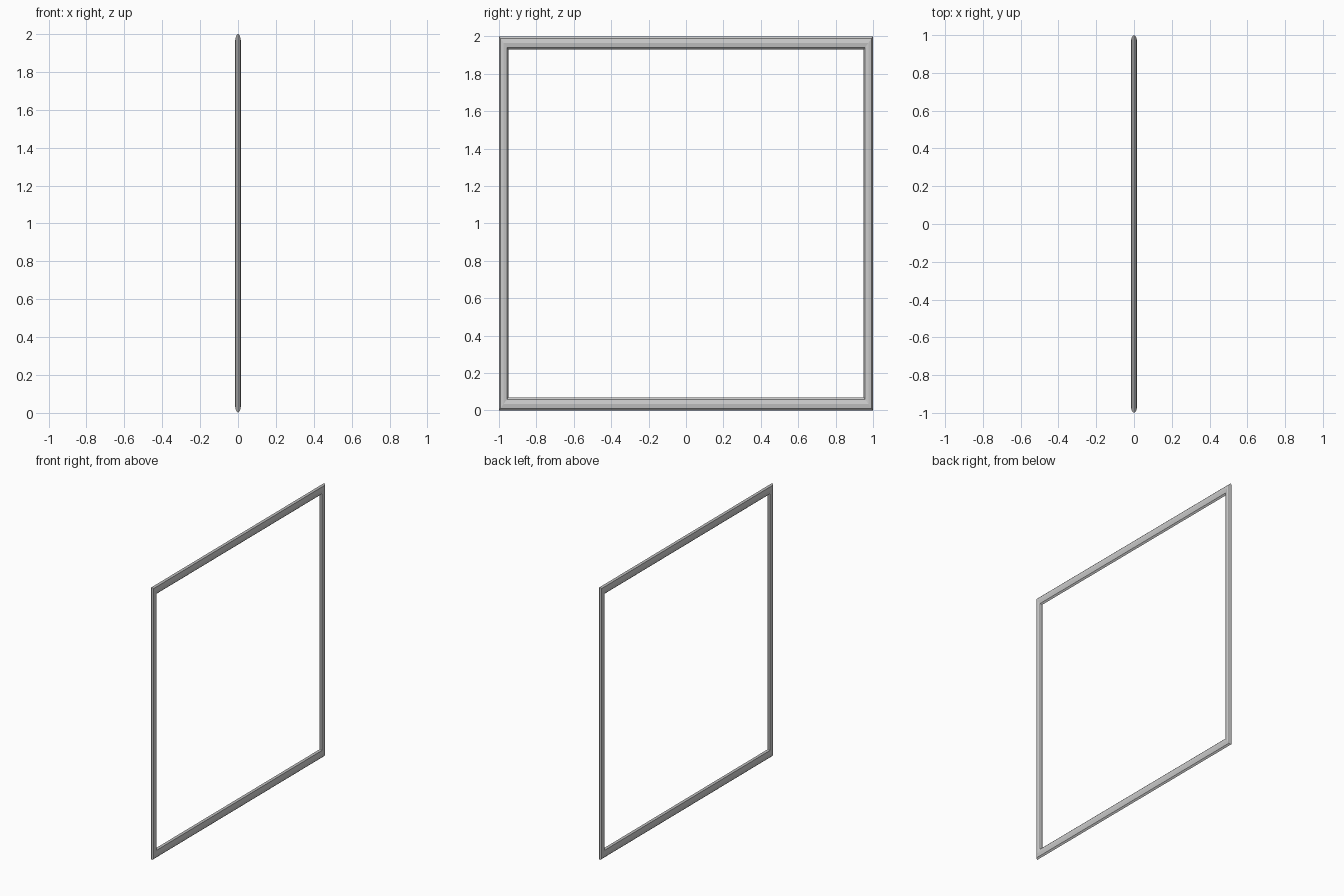
import bpy, bmesh
from math import cos, sin, pi

if "Cube" in bpy.data.objects:
    bpy.data.objects.remove(bpy.data.objects["Cube"])

SIDES = 8
RX = 0.015              # half thickness of the frame
RY, RZ = 0.025, 0.035   # half widths of the uprights and of the rails
CY, CZ = 1 - RY, 1 - RZ # bar centre lines

bm = bmesh.new()

# one mitred eight-sided ring at each corner
rings = []
for sy, sz in ((-1, -1), (1, -1), (1, 1), (-1, 1)):
    ring = []
    for i in range(SIDES):
        a = 2 * pi * i / SIDES
        ring.append(bm.verts.new((RX * sin(a),
                                  sy * (CY + RY * cos(a)),
                                  1 + sz * (CZ + RZ * cos(a)))))
    rings.append(ring)

# bars joining neighbouring corners
for k in range(4):
    p, q = rings[k], rings[(k + 1) % 4]
    for i in range(SIDES):
        j = (i + 1) % SIDES
        bm.faces.new((p[i], p[j], q[j], q[i]))

bmesh.ops.recalc_face_normals(bm, faces=bm.faces)
mesh = bpy.data.meshes.new("square_frame")
bm.to_mesh(mesh)
bm.free()
bpy.context.collection.objects.link(bpy.data.objects.new("square_frame", mesh))
